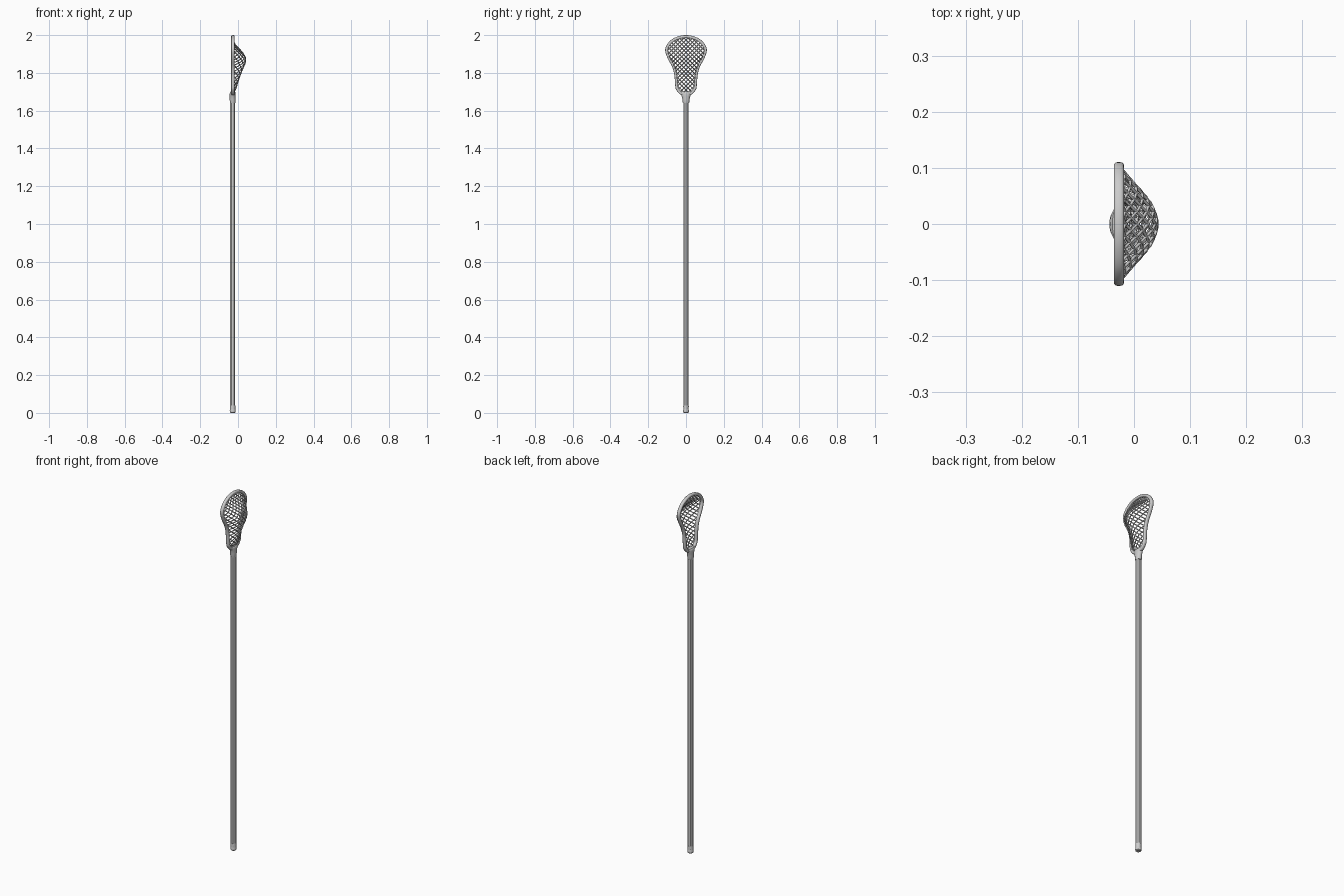
import bpy, bmesh, math
from mathutils import Vector

if "Cube" in bpy.data.objects:
    bpy.data.objects.remove(bpy.data.objects["Cube"])

CX = -0.028  # x of the shaft axis


def make_object(name, rings, closed=False, angle=35):
    """Skin a list of equal-length vertex rings into one smooth object."""
    bm = bmesh.new()
    vs = [[bm.verts.new(p) for p in r] for r in rings]
    n = len(vs[0])
    for i in range(len(vs) if closed else len(vs) - 1):
        a, b = vs[i], vs[(i + 1) % len(vs)]
        for k in range(n):
            bm.faces.new((a[k], a[(k + 1) % n], b[(k + 1) % n], b[k]))
    if not closed:
        bm.faces.new(vs[0][::-1])
        bm.faces.new(vs[-1])
    bmesh.ops.recalc_face_normals(bm, faces=bm.faces)
    me = bpy.data.meshes.new(name)
    bm.to_mesh(me)
    bm.free()
    ob = bpy.data.objects.new(name, me)
    bpy.context.collection.objects.link(ob)
    bpy.ops.object.select_all(action='DESELECT')
    bpy.context.view_layer.objects.active = ob
    ob.select_set(True)
    bpy.ops.object.shade_smooth_by_angle(angle=math.radians(angle))
    return ob


def ellipse(z, rx, ry, n=32):
    return [(CX + rx * math.cos(2 * math.pi * k / n), ry * math.sin(2 * math.pi * k / n), z)
            for k in range(n)]


def octagon(z, hx, hy, c):
    pts = [(hx, hy - c), (hx - c, hy), (c - hx, hy), (-hx, hy - c),
           (-hx, c - hy), (c - hx, -hy), (hx - c, -hy), (hx, c - hy)]
    return [(CX + x, y, z) for x, y in pts]


def interp(table, t):
    """Smoothed lookup in a (position, value) table."""
    if t <= table[0][0]:
        return table[0][1]
    for (a, va), (b, vb) in zip(table, table[1:]):
        if t <= b:
            return va + (vb - va) * (t - a) / (b - a)
    return table[-1][1]


# Shaft: long eight-sided tube
make_object("shaft", [octagon(z, 0.0132, 0.0122, 0.006) for z in (0.02, 1.67)], angle=20)

# Rubber end cap with a flared butt
make_object("end_cap", [ellipse(z, r, r) for z, r in (
    (0, 0.011), (0.003, 0.0145), (0.011, 0.016), (0.016, 0.0145), (0.021, 0.0138),
    (0.036, 0.0148), (0.04, 0.0142))])

# Throat: socket that flares from the shaft into the head
make_object("throat", [ellipse(z, rx, ry) for z, rx, ry in (
    (1.64, 0.0145, 0.0165), (1.643, 0.0155, 0.0175), (1.66, 0.0158, 0.019),
    (1.675, 0.016, 0.0225), (1.69, 0.016, 0.028), (1.697, 0.0145, 0.031),
    (1.701, 0.0105, 0.033))])

# Head outline: half profile (y, z), mirrored and smoothed
half = [(0, 1.992), (0.042, 1.985), (0.08, 1.963), (0.102, 1.925), (0.09, 1.88),
        (0.066, 1.835), (0.054, 1.79), (0.049, 1.73), (0.043, 1.711), (0.025, 1.692), (0, 1.688)]
ctrl = [Vector(p) for p in half + [(-y, z) for y, z in half[-2:0:-1]]]
outline = []
N = len(ctrl)
for i in range(N):
    p0, p1, p2, p3 = (ctrl[(i + d) % N] for d in (-1, 0, 1, 2))
    for s in range(8):
        t = s / 8
        outline.append(0.5 * (2 * p1 + (p2 - p0) * t + (2 * p0 - 5 * p1 + 4 * p2 - p3) * t * t
                              + (3 * p1 - p0 - 3 * p2 + p3) * t ** 3))

# Head frame: rounded section swept round the outline
rings = []
M = len(outline)
for i, p in enumerate(outline):
    tan = (outline[(i + 1) % M] - outline[i - 1]).normalized()
    nor = Vector((-tan.y, tan.x))
    ring = []
    for k in range(16):
        a = 2 * math.pi * (k + 0.5) / 16
        c, s = math.cos(a), math.sin(a)
        u = math.copysign(abs(c) ** 0.7, c) * 0.008
        v = math.copysign(abs(s) ** 0.7, s) * 0.0092
        q = p + nor * u
        ring.append((-0.027 + v, q.x, q.y))
    rings.append(ring)
make_object("head_frame", rings, closed=True, angle=50)


def half_width(z):
    """Half width of the outline at height z (0 when outside)."""
    best = 0
    for i in range(M):
        a, b = outline[i], outline[(i + 1) % M]
        if (a.y - z) * (b.y - z) <= 0 and a.y != b.y:
            best = max(best, a.x + (b.x - a.x) * (z - a.y) / (b.y - a.y))
    return best


# Net: diagonal cords crossing, sagging into a pocket
depth = [(1.69, 0), (1.715, 0.014), (1.75, 0.024), (1.79, 0.038), (1.82, 0.05), (1.845, 0.061),
         (1.865, 0.0665), (1.88, 0.0655), (1.9, 0.055), (1.925, 0.035), (1.95, 0.01), (1.975, 0)]
cu = bpy.data.curves.new("net_curve", 'CURVE')
cu.dimensions = '3D'
cu.bevel_depth = 0.0027
cu.bevel_resolution = 1
cu.use_fill_caps = True


def add_cord(pts):
    if len(pts) < 2:
        return
    sp = cu.splines.new('POLY')
    sp.points.add(len(pts) - 1)
    for q, p in zip(sp.points, pts):
        q.co = (*p, 1)


pitch, step = 0.022, 0.0044
for sign in (1, -1):
    for k in range(-10, 26):
        run = []
        for j in range(80):
            z = 1.687 + j * step
            y = sign * (z - 1.687 - k * pitch + 0.11)
            w = half_width(z)
            if w and abs(y) <= w:
                x = -0.025 + interp(depth, z) * (1 - (y / w) ** 2)
                run.append((x, y, z))
            else:
                add_cord(run)
                run = []
        add_cord(run)
net = bpy.data.objects.new("net", cu)
bpy.context.collection.objects.link(net)
